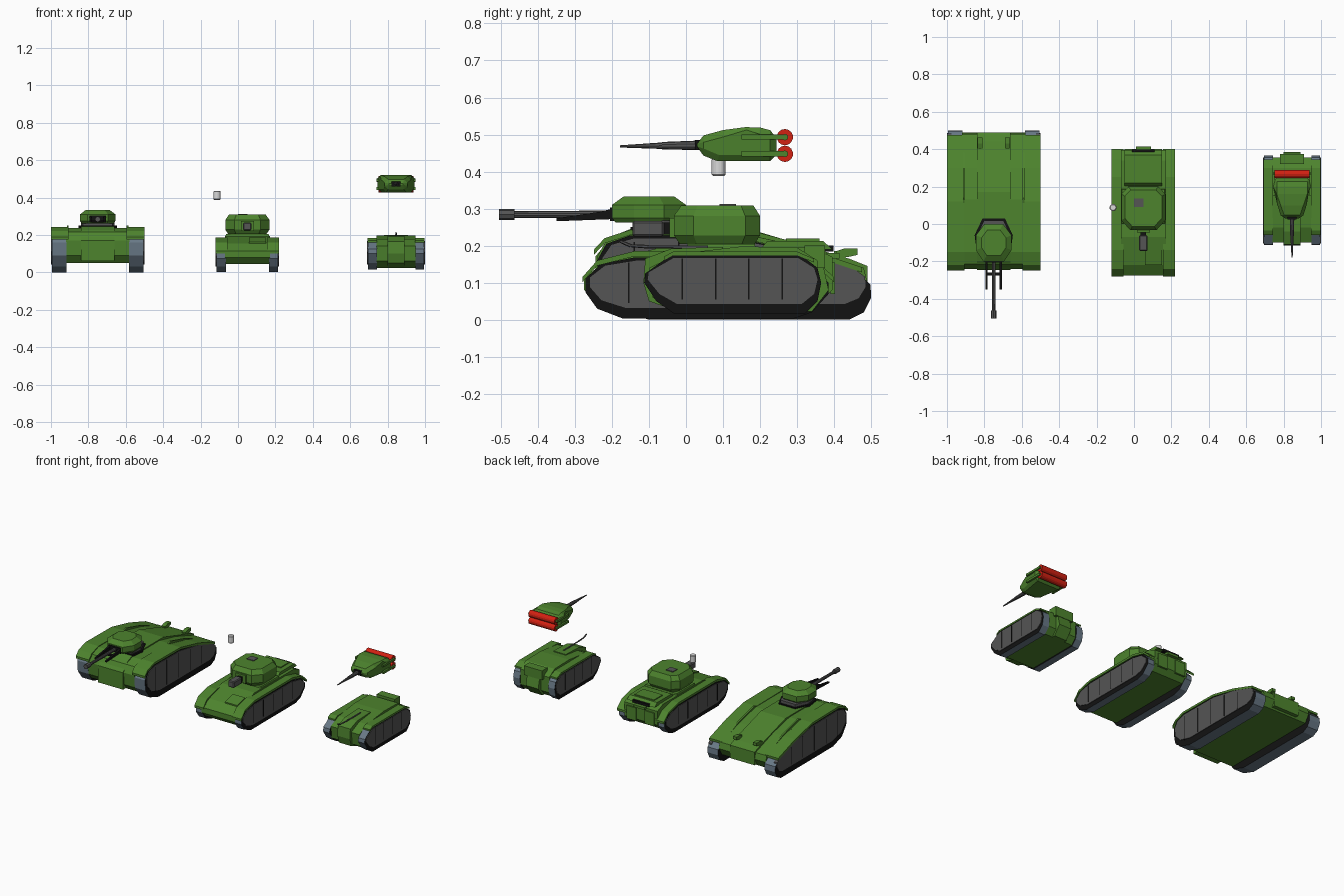
import bpy, bmesh, math
from mathutils import Vector

if "Cube" in bpy.data.objects:
    bpy.data.objects.remove(bpy.data.objects["Cube"])

def mat(name, r, g, b):
    m = bpy.data.materials.new(name)
    m.diffuse_color = (r, g, b, 1)
    m.use_nodes = True
    m.node_tree.nodes["Principled BSDF"].inputs["Base Color"].default_value = m.diffuse_color
    return m

GREEN = mat("army_green", 0.075, 0.23, 0.027)
GREY = mat("dark_grey", 0.09, 0.09, 0.09)
SLATE = mat("slate_track", 0.14, 0.19, 0.24)
BLACK = mat("black", 0.006, 0.006, 0.006)
RED = mat("red", 0.65, 0.015, 0.006)
WHITE = mat("off_white", 0.7, 0.7, 0.7)

def finish(name, bm, *mats):
    bmesh.ops.recalc_face_normals(bm, faces=bm.faces)
    me = bpy.data.meshes.new(name)
    bm.to_mesh(me)
    bm.free()
    for m in mats:
        me.materials.append(m)
    ob = bpy.data.objects.new(name, me)
    bpy.context.collection.objects.link(ob)
    return ob

def bevel(ob, w):
    m = ob.modifiers.new("bevel", "BEVEL")
    m.width, m.segments, m.limit_method = w, 1, 'ANGLE'
    return ob

def prism(name, pts, x0, x1, m, side=None):
    """Side profile (y, z) extruded along x; optional other colour on the flat sides."""
    bm = bmesh.new()
    a, b = ([bm.verts.new((x, y, z)) for y, z in pts] for x in (x0, x1))
    n = len(pts)
    caps = [bm.faces.new(a), bm.faces.new(b)]
    for i in range(n):
        bm.faces.new((a[i], a[(i + 1) % n], b[(i + 1) % n], b[i]))
    if side:
        for f in caps:
            f.material_index = 1
    return finish(name, bm, m, *([side] if side else []))

def box(name, x0, x1, y0, y1, z0, z1, m):
    return prism(name, [(y0, z0), (y1, z0), (y1, z1), (y0, z1)], x0, x1, m)

def loft(name, outline, c, levels, m):
    """Plan outline stacked at (z, scale) levels around centre c."""
    bm = bmesh.new()
    rings = [[bm.verts.new((c[0] + (x - c[0]) * s, c[1] + (y - c[1]) * s, z)) for x, y in outline]
             for z, s in levels]
    n = len(outline)
    for r, q in zip(rings, rings[1:]):
        for i in range(n):
            bm.faces.new((r[i], r[(i + 1) % n], q[(i + 1) % n], q[i]))
    bm.faces.new(rings[0])
    bm.faces.new(rings[-1])
    return finish(name, bm, m)

def tube(name, p, q, r0, r1, m, n=10):
    p, q = Vector(p), Vector(q)
    bm = bmesh.new()
    bmesh.ops.create_cone(bm, cap_ends=True, segments=n, radius1=r0, radius2=r1, depth=(q - p).length)
    ob = finish(name, bm, m)
    ob.location = (p + q) / 2
    ob.rotation_euler = (q - p).to_track_quat('Z', 'Y').to_euler()
    return ob

def tracks(name, pts, cx, half, width, joints):
    """Mirrored pair of belts with grey side plates and plate joints."""
    top, bot = max(z for _, z in pts), min(z for _, z in pts)
    cy = (max(y for y, _ in pts) + min(y for y, _ in pts)) / 2
    plate = [(cy + (y - cy) * 0.96, top - 0.008 - (top - z) * 0.78) for y, z in pts]
    for s, tag in ((-1, "left"), (1, "right")):
        out = cx + s * (half - 0.005)
        prism(f"{name}_track_{tag}", pts, cx + s * (half - width), out, SLATE, BLACK)
        prism(f"{name}_side_plate_{tag}", plate, out - s * 0.02, out + s * 0.004, GREY)
        for y, z0, z1 in joints:
            box(f"{name}_plate_joint_{tag}", out, out + s * 0.005, y - .002, y + .002, z0, z1, BLACK)

def fenders(name, pts, cx, half, width, t=0.014):
    loop = pts + [(y, z - t) for y, z in reversed(pts)]
    for s, tag in ((-1, "left"), (1, "right")):
        prism(f"{name}_fender_{tag}", loop, cx + s * (half - width), cx + s * half, GREEN)

# ---------- heavy tank ----------
cx = -0.75
tracks("heavy", [(-.10, 0), (-.19, .03), (-.235, .09), (-.24, .16), (-.215, .205), (-.15, .228), (.12, .225),
                 (.3, .185), (.46, .13), (.498, .095), (.5, .06), (.48, .02), (.44, 0)], cx, .25, .082,
       [(y, .05, z) for y, z in ((-.14, .21), (-.02, .21), (.1, .21), (.22, .19), (.34, .16))])
fenders("heavy", [(-.248, .19), (-.22, .22), (-.15, .243), (.12, .24), (.3, .2), (.475, .142)], cx, .25, .095)
prism("heavy_hull", [(-.2, .05), (-.235, .09), (-.24, .17), (-.215, .215), (-.15, .238), (.13, .238),
                     (.3, .2), (.48, .14), (.49, .1), (.46, .05)], cx - .17, cx + .17, GREEN)
prism("heavy_raised_deck", [(-.245, .06), (-.245, .17), (-.2, .225), (-.15, .245), (.17, .245), (.44, .165),
                            (.49, .145), (.49, .06)], cx - .09, cx + .09, GREEN)
for s in (-1, 1):
    prism("heavy_deck_rib", [(.1, .235), (.14, .25), (.3, .208), (.4, .165)],
          cx + s * .155, cx + s * .165, GREEN)
    # exhausts
    x = cx + s * .073
    box("heavy_exhaust_post", x - .008, x + .008, .40, .425, .14, .185, GREEN)
    prism("heavy_exhaust", [(.405, .165), (.44, .17), (.463, .175), (.463, .193), (.43, .193), (.405, .185)],
          x - .013, x + .013, GREEN)
plan = [(cx + x, y) for x, y in ((-.055, -.2), (.055, -.2), (.095, -.14), (.095, -.06), (.05, 0), (-.05, 0),
                                 (-.095, -.06), (-.095, -.14))]
ring = [(cx + x, y) for x, y in ((-.09, -.15), (.09, -.15), (.102, -.06), (.06, .03), (-.06, .03), (-.102, -.06))]
loft("heavy_turret_ring", ring, (cx, -.06), [(.22, 1), (.25, 1)], BLACK)
loft("heavy_turret_collar", ring, (cx, -.07), [(.24, .88), (.268, .88)], GREY)
loft("heavy_turret", plan, (cx, -.1), [(.262, .9), (.275, 1), (.31, 1), (.333, .68)], GREEN)
box("heavy_gun_port", cx - .045, cx + .045, -.205, -.18, .266, .303, BLACK)
tube("heavy_gun", (cx, -.18, .284), (cx, -.48, .284), .011, .009, GREY)
tube("heavy_muzzle", (cx, -.463, .284), (cx, -.505, .284), .015, .015, GREY, 8)
for s in (-1, 1):
    x = cx + s * .038
    prism("heavy_gun_rail", [(-.19, .272), (-.19, .302), (-.23, .292), (-.35, .274), (-.35, .266)],
          x - .006, x + .006, BLACK)
box("heavy_rail_bridge", cx - .038, cx + .038, -.275, -.258, .27, .28, BLACK)

# ---------- medium tank ----------
cx = 0.05
tracks("medium", [(-.17, .003), (-.24, .03), (-.272, .075), (-.272, .11), (-.23, .15), (-.14, .168), (.25, .168),
                  (.34, .145), (.385, .1), (.385, .07), (.34, .02), (.29, .003)], cx, .17, .055,
       [(y, .045, .155) for y in (-.155, -.05, .05, .15, .25)])
fenders("medium", [(-.28, .115), (-.24, .16), (-.14, .185), (.25, .185), (.35, .16), (.40, .115)], cx, .17, .065)
prism("medium_hull", [(-.24, .045), (-.275, .08), (-.275, .115), (-.22, .155), (-.07, .195), (.34, .195),
                      (.395, .17), (.395, .08), (.36, .045)], cx - .12, cx + .12, GREEN)
prism("medium_engine_deck", [(.2, .19), (.22, .213), (.37, .213), (.395, .19)], cx - .1, cx + .1, GREEN)
box("medium_engine_grille", cx - .06, cx + .06, .375, .398, .184, .2, BLACK)
box("medium_rear_hatch", cx - .07, cx + .07, .27, .36, .21, .219, GREEN)
box("medium_rear_lip", cx - .04, cx + .04, .38, .415, .165, .18, GREEN)
for s in (-1, 1):
    box("medium_rear_panel", cx + s * .03, cx + s * .1, .39, .402, .07, .155, GREEN)
prism("medium_front_hatch", [(-.22, .155), (-.22, .163), (-.14, .185), (-.14, .177)], cx + .01, cx + .1, GREEN)
loft("medium_turret_base", [(cx + x, y) for x, y in ((-.12, .0), (.12, .0), (.12, .19), (-.12, .19))],
     (cx, .1), [(.185, 1), (.205, .95)], GREEN)
plan = [(cx + x, y) for x, y in ((-.07, -.033), (.07, -.033), (.118, .02), (.118, .16), (.08, .2), (-.08, .2),
                                 (-.118, .16), (-.118, .02))]
loft("medium_turret", plan, (cx, .09), [(.205, .87), (.228, 1), (.28, 1), (.308, .84)], GREEN)
box("medium_turret_hatch", cx - .05, cx + .0, .09, .135, .305, .313, GREY)
box("medium_gun_mantlet", cx - .035, cx + .035, -.045, -.01, .222, .275, GREEN)
box("medium_gun", cx - .014, cx + .014, -.08, -.03, .23, .262, BLACK)
bevel(box("medium_gun_muzzle", cx - .022, cx + .022, -.145, -.06, .225, .266, GREY), .005)

# floating pale canister beside the medium turret
can = tube("pale_canister", (-.112, .088, .388), (-.112, .088, .436), .019, .019, WHITE, 16)
bevel(can, .004)

# ---------- light tank ----------
cx = 0.845
tracks("light", [(-.03, .015), (-.08, .05), (-.113, .1), (-.11, .125), (-.04, .175), (.31, .175), (.355, .14),
                 (.365, .1), (.355, .05), (.32, .015)], cx, .155, .052,
       [(y, .055, .165) for y in (-.01, .08, .17, .26)])
fenders("light", [(-.06, .17), (-.035, .184), (.3, .184), (.345, .165)], cx, .153, .052, .01)
prism("light_hull", [(-.03, .022), (-.09, .06), (-.1, .14), (-.02, .178), (.15, .198), (.3, .195), (.355, .16),
                     (.355, .06), (.32, .022)], cx - .104, cx + .104, GREEN)
prism("light_prow", [(-.02, .022), (-.1, .05), (-.115, .1), (-.11, .165), (-.04, .192), (.1, .197), (.1, .022)],
      cx - .045, cx + .045, GREEN)
box("light_rear_box", cx - .065, cx + .065, .32, .375, .14, .2, GREEN)
prism("light_rear_plate", [(.3, .022), (.34, .022), (.385, .08), (.37, .15), (.3, .15)], cx - .045, cx + .045, GREEN)
path = [(.06, .196), (-.1, .197), (-.15, .2), (-.178, .212)]
for (y0, z0), (y1, z1) in zip(path, path[1:]):
    tube("light_hull_rod", (cx, y0, z0), (cx, y1, z1), .005, .004, GREY, 6)

# floating turret of the light tank, narrowing towards the gun
tur = prism("light_turret", [(.03, .45), (.03, .493), (.1, .512), (.16, .52), (.2, .519), (.245, .507),
                             (.245, .428), (.085, .428)], -.1, .1, GREEN)
for v in tur.data.vertices:
    v.co.x *= min(1, .55 + .45 * max(0, v.co.y - .03) / .13)
tur.location.x = cx
bevel(tur, .018)
for z in (.448, .493):
    tube("red_canister", (cx - .094, .267, z), (cx + .094, .267, z), .022, .022, RED, 14)
    for s in (-1, 1):
        x = cx + s * .098
        box("canister_arm", x - .006, x + .006, .15, .268, z - .007, z + .007, GREEN)
        tube("canister_cap", (x - .006, .267, z), (x + .006, .267, z), .009, .009, GREEN, 8)
box("light_gun_port", cx - .025, cx + .025, .024, .04, .458, .485, BLACK)
tube("light_gun_sleeve", (cx, .04, .471), (cx, -.065, .47), .013, .01, GREY)
tube("light_gun_barrel", (cx, -.06, .47), (cx, -.178, .468), .009, .003, GREY, 8)
